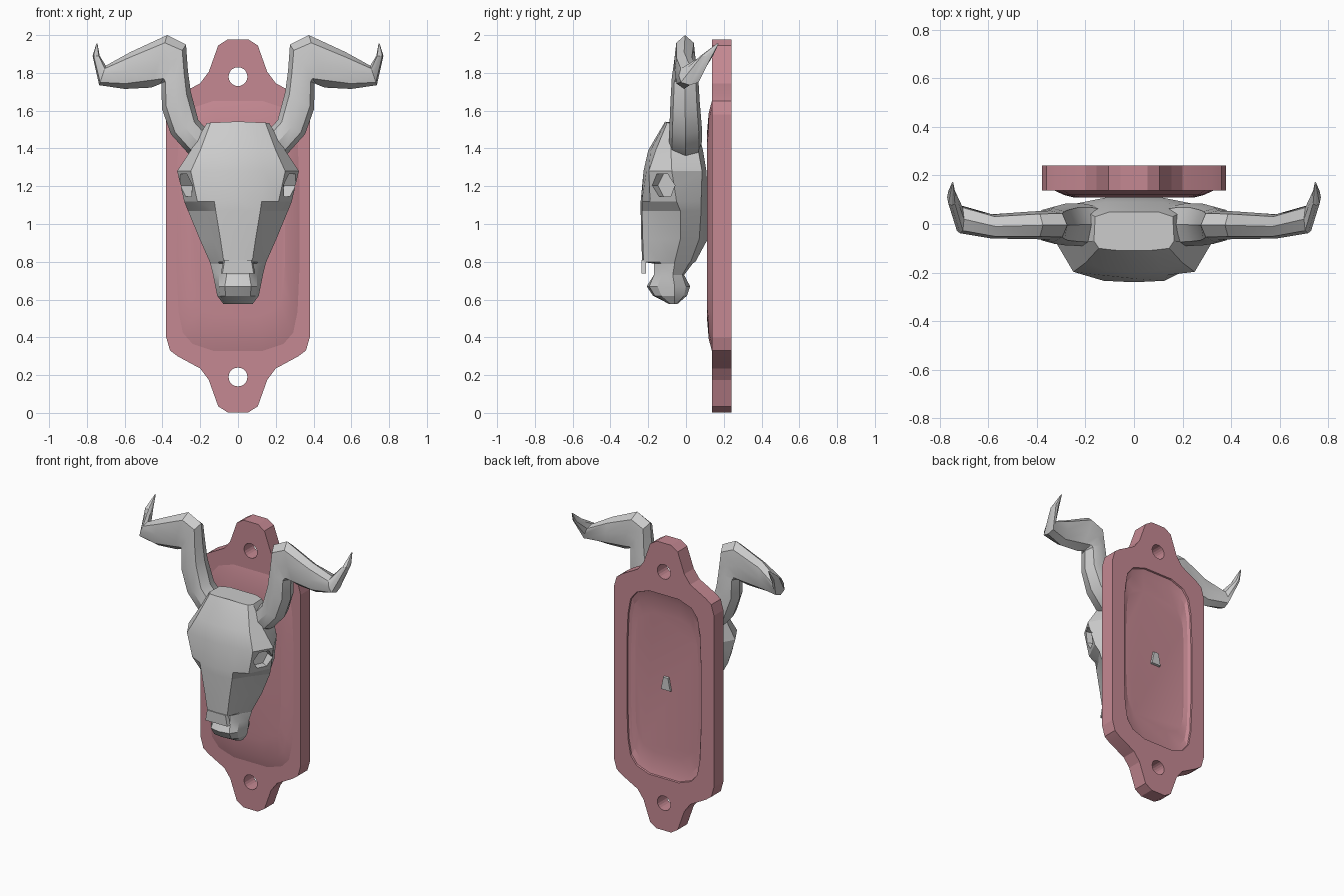
import bpy, bmesh, math
from mathutils import Vector


def loft(name, rings):
    """Skin a list of equal-length point rings and cap both ends."""
    bm = bmesh.new()
    vs = [[bm.verts.new(p) for p in r] for r in rings]
    n = len(vs[0])
    for a, b in zip(vs, vs[1:]):
        for i in range(n):
            j = (i + 1) % n
            bm.faces.new((a[i], a[j], b[j], b[i]))
    bm.faces.new(vs[0])
    bm.faces.new(vs[-1])
    bmesh.ops.recalc_face_normals(bm, faces=bm.faces)
    me = bpy.data.meshes.new(name)
    bm.to_mesh(me)
    bm.free()
    ob = bpy.data.objects.new(name, me)
    bpy.context.collection.objects.link(ob)
    return ob


def activate(ob):
    bpy.ops.object.select_all(action='DESELECT')
    ob.select_set(True)
    bpy.context.view_layer.objects.active = ob


def boolean(ob, tool, op='DIFFERENCE'):
    tool.hide_render = True
    activate(ob)
    m = ob.modifiers.new("cut", 'BOOLEAN')
    m.object, m.operation, m.solver = tool, op, 'EXACT'
    bpy.ops.object.modifier_apply(modifier=m.name)
    bpy.data.objects.remove(tool, do_unlink=True)


def prism(name, center, axis, r, length, sides):
    """Regular prism along an axis."""
    c, a = Vector(center), Vector(axis).normalized()
    u = a.cross(Vector((0, 0, 1))).normalized()
    v = u.cross(a)
    ts = [2 * math.pi * i / sides for i in range(sides)]
    return loft(name, [[c + a * s + (u * math.cos(t) + v * math.sin(t)) * r for t in ts]
                       for s in (-length / 2, length / 2)])


def smooth(ob, deg=30):
    activate(ob)
    bpy.ops.object.shade_smooth_by_angle(angle=math.radians(deg))


ZC = 0.99  # mid height of the plaque


def panel(y, w, h):
    """Soft-cornered rectangle ring with slightly bowed sides."""
    q = [(1, 0.35), (0.97, 0.68), (0.9, 0.85), (0.74, 0.94), (0.4, 0.995)]
    q += [(-x, z) for x, z in reversed(q)]
    q += [(-x, -z) for x, z in reversed(q)][::-1]
    return [(x * w, y, ZC + z * h) for x, z in q]


# Wall plaque with narrow lobes at both ends
quarter = [(0.38, 0.59), (0.36, 0.66), (0.32, 0.69), (0.20, 0.755),
           (0.155, 0.815), (0.105, 0.955), (0.055, 0.987)]
half = quarter + [(-x, z) for x, z in reversed(quarter)]
outline = half + [(-x, -z) for x, z in half]
plaque = loft("wall_plaque", [[(x, y, ZC + z) for x, z in outline] for y in (0.137, 0.24)])

# Raised front panel and shallow back recess
dome = loft("raised_panel", [panel(0.15, 0.33, 0.675), panel(0.137, 0.325, 0.665),
                             panel(0.12, 0.29, 0.60), panel(0.110, 0.25, 0.48)])
boolean(plaque, dome, 'UNION')
recess = loft("back_recess", [panel(0.26, 0.285, 0.64), panel(0.23, 0.28, 0.63),
                              panel(0.217, 0.265, 0.585), panel(0.208, 0.24, 0.48)])
boolean(plaque, recess)

# Screw holes
for z in (0.19, 1.78):
    boolean(plaque, prism("screw_hole", (0, 0.19, z), (0, 1, 0), 0.05, 0.3, 20))
mat = bpy.data.materials.new("dusty_red")
mat.diffuse_color = (0.56, 0.25, 0.29, 1)
plaque.data.materials.append(mat)
smooth(plaque, 12)

# Mounting peg showing in the back recess
loft("mounting_peg", [[(-w, y, 1.0 - b), (w, y, 1.0 - b), (w * 0.5, y, 1.0 + t), (-w * 0.5, y, 1.0 + t)]
                      for w, y, b, t in ((0.05, 0.09, 0.07, 0.07), (0.035, 0.222, 0.04, 0.045))])

# Skull: z, front middle y, then half-section points (x, y) from front to back
sections = [
    (1.535, -0.11, (0.08, -0.108), (0.145, -0.10), (0.165, -0.07), (0.16, 0.03), (0.10, 0.05)),
    (1.39, -0.20, (0.12, -0.188), (0.20, -0.16), (0.25, -0.08), (0.225, 0.065), (0.12, 0.09)),
    (1.28, -0.225, (0.14, -0.21), (0.25, -0.197), (0.322, -0.075), (0.235, 0.085), (0.12, 0.108)),
    (1.12, -0.24, (0.125, -0.234), (0.215, -0.19), (0.285, -0.05), (0.22, 0.08), (0.07, 0.118)),
    (1.07, -0.24, (0.118, -0.233), (0.175, -0.145), (0.265, -0.03), (0.19, 0.08), (0.05, 0.12)),
    (0.92, -0.237, (0.093, -0.229), (0.135, -0.135), (0.203, -0.03), (0.14, 0.07), (0.03, 0.115)),
    (0.80, -0.232, (0.075, -0.225), (0.105, -0.14), (0.15, -0.06), (0.11, 0.025), (0.05, 0.05)),
    (0.79, -0.17, (0.06, -0.17), (0.10, -0.13), (0.147, -0.06), (0.107, 0.015), (0.05, 0.035)),
    (0.73, -0.17, (0.06, -0.17), (0.10, -0.13), (0.132, -0.07), (0.09, -0.02), (0.05, -0.01)),
    (0.67, -0.208, (0.07, -0.195), (0.10, -0.15), (0.12, -0.06), (0.09, 0.0), (0.05, 0.022)),
    (0.62, -0.175, (0.065, -0.165), (0.095, -0.13), (0.11, -0.06), (0.08, -0.01), (0.05, 0.005)),
    (0.577, -0.09, (0.05, -0.09), (0.07, -0.08), (0.078, -0.06), (0.07, -0.05), (0.04, -0.045)),
]
rings = []
for z, front, *pts in sections:
    loop = [(0, front)] + pts + [(-x, y) for x, y in reversed(pts)]
    rings.append([(x, y, z + 0.008 * (1 - abs(x) / 0.17) * (z > 1.5)) for x, y in loop])
skull = loft("skull", rings)

# Eye sockets
for s in (1, -1):
    boolean(skull, prism("eye_socket", (s * 0.285, -0.125, 1.205), (s * 0.88, -0.45, 0), 0.068, 0.16, 6))
smooth(skull, 22)

# Upper front lip hanging over the mouth gap
loft("upper_lip", [[(-w, -0.236, z), (w, -0.236, z), (w * 1.1, -0.212, z), (-w * 1.1, -0.212, z)]
                   for w, z in ((0.07, 0.81), (0.083, 0.737))])

# Horns: inner edge (x, z), outer edge (x, z), middle y, half depth
horn_path = [
    (0.12, 1.46, 0.20, 1.34, 0.0, 0.075), (0.165, 1.50, 0.265, 1.375, -0.003, 0.088),
    (0.21, 1.55, 0.355, 1.475, -0.002, 0.086), (0.25, 1.70, 0.403, 1.61, -0.005, 0.077),
    (0.265, 1.81, 0.405, 1.745, -0.005, 0.07), (0.275, 1.95, 0.415, 1.74, -0.005, 0.06),
    (0.375, 2.0, 0.46, 1.722, -0.005, 0.057), (0.57, 1.91, 0.60, 1.715, -0.01, 0.05),
    (0.70, 1.838, 0.735, 1.735, 0.02, 0.058), (0.732, 1.89, 0.77, 1.89, 0.11, 0.033),
    (0.744, 1.955, 0.75, 1.955, 0.168, 0.005),
]
for s, side in ((1, "right"), (-1, "left")):
    rings = []
    for xi, zi, xo, zo, y, h in horn_path:
        a, b = Vector((s * xi, y, zi)), Vector((s * xo, y, zo))
        mid, rad = (a + b) / 2, (a - b) / 2
        rings.append([mid + rad * math.cos(t) + Vector((0, h * max(-1, min(1, 1.15 * math.sin(t))), 0))
                      for t in (math.pi * i / 4 for i in range(8))])
    smooth(loft(side + "_horn", rings))
